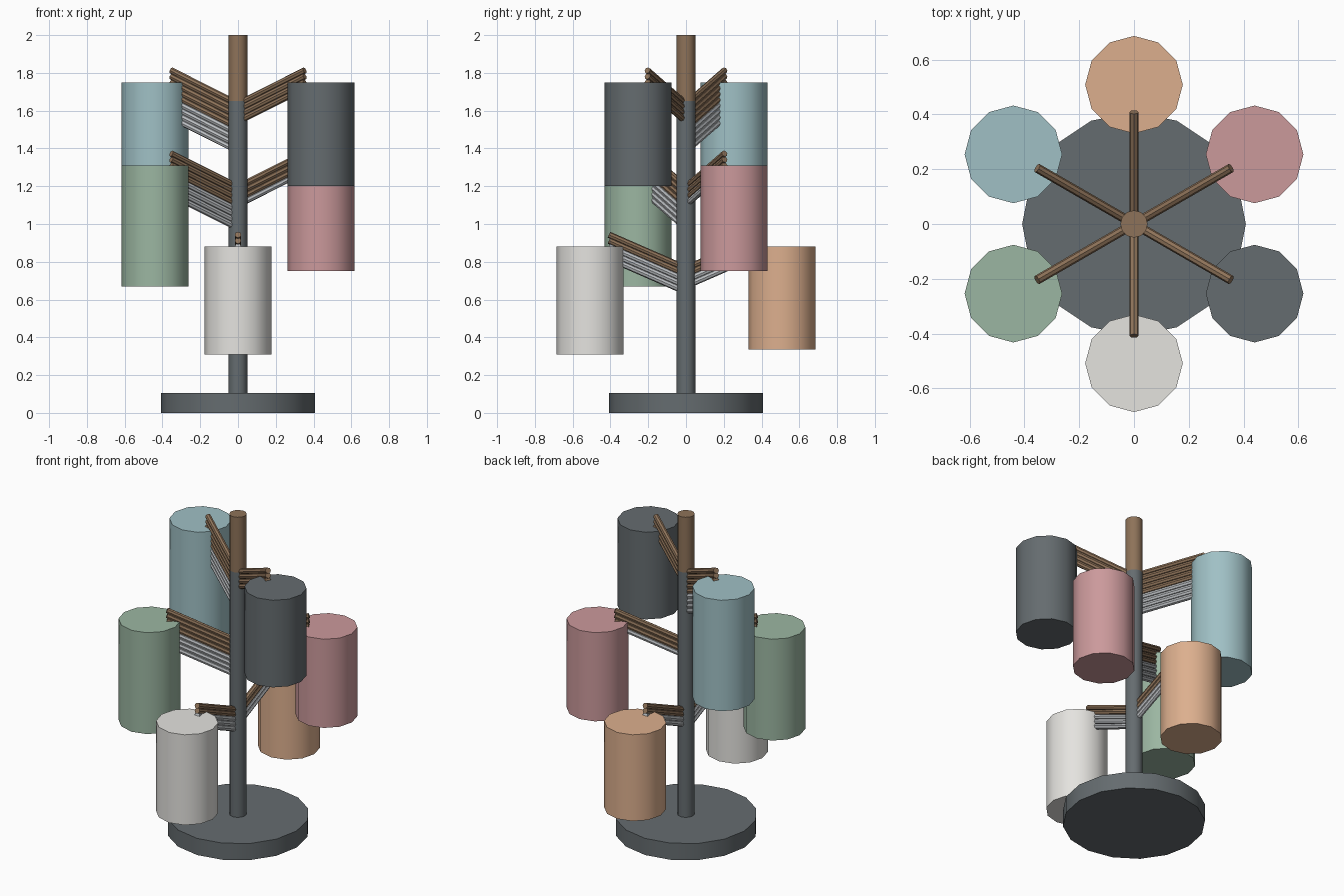
import bpy
from math import cos, sin, radians, pi
from mathutils import Vector

if "Cube" in bpy.data.objects:
    bpy.data.objects.remove(bpy.data.objects["Cube"])


def material(name, rgb):
    m = bpy.data.materials.new(name)
    m.diffuse_color = (*rgb, 1)
    m.use_nodes = True
    m.node_tree.nodes["Principled BSDF"].inputs["Base Color"].default_value = m.diffuse_color
    return m


WOOD = material("wood", (0.27, 0.17, 0.10))
STEEL = material("steel", (0.13, 0.15, 0.16))
PALE = material("pale_grey", (0.50, 0.52, 0.54))


def cylinder(name, a, b, radius, sides, mat):
    """Closed cylinder between two points, smooth sides and sharp rims."""
    a, b = Vector(a), Vector(b)
    d = b - a
    bpy.ops.mesh.primitive_cylinder_add(vertices=sides, radius=radius,
                                        depth=d.length, location=(a + b) / 2)
    o = bpy.context.object
    o.name = name
    if abs(d.x) + abs(d.y) > 1e-6:
        o.rotation_euler = d.to_track_quat('Z', 'Y').to_euler()
    o.data.materials.append(mat)
    bpy.ops.object.shade_smooth_by_angle(angle=radians(40))
    return o


# Foot and two-tone post
cylinder("base", (0, 0, 0), (0, 0, 0.105), 0.408, 16, STEEL)
cylinder("post_lower", (0, 0, 0.1), (0, 0, 1.65), 0.05, 12, STEEL)
cylinder("post_upper", (0, 0, 1.65), (0, 0, 2.0), 0.05, 12, WOOD)

# Hanging cups: name, angle, bottom, top, rod count, wooden rods, colour
cups = [
    ("white", -90, 0.31, 0.88, 5, 2, (0.78, 0.77, 0.74)),
    ("orange", 90, 0.335, 0.88, 4, 2, (0.72, 0.43, 0.27)),
    ("pink", 30, 0.75, 1.31, 4, 3, (0.60, 0.32, 0.33)),
    ("green", 210, 0.67, 1.31, 8, 4, (0.33, 0.47, 0.36)),
    ("dark", -30, 1.20, 1.75, 4, 4, (0.13, 0.15, 0.16)),
    ("blue", 150, 1.05, 1.75, 9, 5, (0.35, 0.53, 0.56)),
]
for name, deg, bottom, top, rods, wooden, rgb in cups:
    c, s = cos(radians(deg)), sin(radians(deg))
    x, y = 0.508 * c, 0.508 * s
    cylinder(name + "_cup", (x, y, bottom), (x, y, top), 0.178, 12,
             material(name, rgb))
    # Fan of parallel sloping rods, stacked downward
    for i in range(rods):
        z = top - 0.115 - 0.031 * i
        cylinder(f"{name}_branch_{i}", (0, 0, z),
                 (0.408 * c, 0.408 * s, z + 0.178), 0.017, 8,
                 WOOD if i < wooden else PALE)
